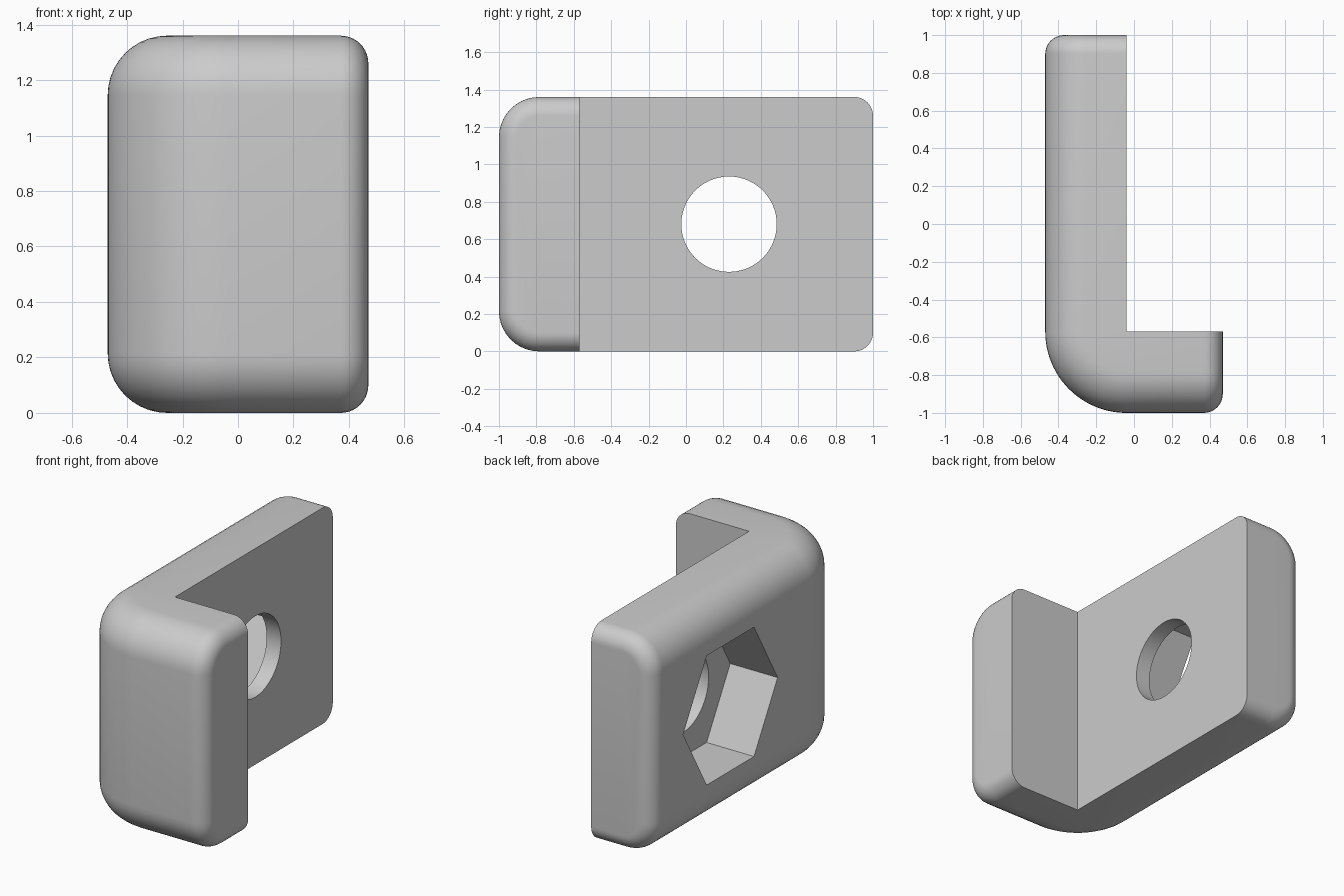
import bpy
import bmesh
from math import sin, cos, pi, radians
from mathutils import Vector

default = bpy.data.objects.get("Cube")
if default:
    bpy.data.objects.remove(default, do_unlink=True)

THICK, HEIGHT = 0.43, 1.36
EDGE_R, END_R = 0.215, 0.10          # outer long edges, rounded ends
INNER = Vector((-0.04, -0.57, 0))    # inside corner of the L
STEPS = 10

grey = bpy.data.materials.new("plain grey")
grey.use_nodes = True
colour = (0.6, 0.6, 0.6, 1)
grey.diffuse_color = colour
grey.node_tree.nodes["Principled BSDF"].inputs["Base Color"].default_value = colour


def section(origin, outward, inset):
    """Cross-section: square on the inside, rounded on the outside."""
    half, r, t = HEIGHT / 2 - inset, EDGE_R - inset, THICK - inset
    pts = [(0, -half)]
    for sign in (-1, 1):
        for k in range(STEPS + 1):
            a = (k if sign < 0 else STEPS - k) / STEPS * pi / 2
            pts.append((t - r + r * sin(a), sign * (half - r + r * cos(a))))
    pts.append((0, half))
    return [origin + outward * u + Vector((0, 0, HEIGHT / 2 + v)) for u, v in pts]


def rounded_end():
    """Distance from the tip and inset for each slice of a rounded end."""
    for k in range(STEPS + 1):
        a = k / STEPS * pi / 2
        yield END_R * (1 - cos(a)), END_R * (1 - sin(a))


def finish(name, bm):
    bmesh.ops.recalc_face_normals(bm, faces=bm.faces)
    mesh = bpy.data.meshes.new(name)
    bm.to_mesh(mesh)
    bm.free()
    mesh.materials.append(grey)
    obj = bpy.data.objects.new(name, mesh)
    bpy.context.collection.objects.link(obj)
    return obj


# L-shaped body: long plate, quarter turn, short foot
left, front = Vector((-1, 0, 0)), Vector((0, -1, 0))
sections = [section(Vector((INNER.x, 1 - d, 0)), left, i) for d, i in rounded_end()]
for k in range(25):
    a = k / 24 * pi / 2
    sections.append(section(INNER, left * cos(a) + front * sin(a), 0))
sections += reversed([section(Vector((0.47 - d, INNER.y, 0)), front, i)
                      for d, i in rounded_end()])

bm = bmesh.new()
rings = [[bm.verts.new(p) for p in s] for s in sections]
for a, b in zip(rings, rings[1:]):
    for j in range(len(a)):
        n = (j + 1) % len(a)
        bm.faces.new((a[j], a[n], b[n], b[j]))
bm.faces.new(rings[0])
bm.faces.new(rings[-1])
bmesh.ops.remove_doubles(bm, verts=bm.verts, dist=0.0001)
body = finish("angle_bracket", bm)


def cut(name, sides, radius, x_from, x_to):
    """Cut a prism along x through the plate."""
    bm = bmesh.new()
    ring = [bm.verts.new((x_from, 0.23 + radius * cos(2 * pi * k / sides),
                          HEIGHT / 2 + radius * sin(2 * pi * k / sides)))
            for k in range(sides)]
    face = bm.faces.new(ring)
    ext = bmesh.ops.extrude_face_region(bm, geom=[face])
    moved = [v for v in ext["geom"] if isinstance(v, bmesh.types.BMVert)]
    bmesh.ops.translate(bm, verts=moved, vec=(x_to - x_from, 0, 0))
    cutter = finish(name, bm)
    cutter.hide_render = True
    mod = body.modifiers.new(name, "BOOLEAN")
    mod.operation, mod.solver, mod.object = "DIFFERENCE", "EXACT", cutter
    bpy.ops.object.modifier_apply(modifier=name)
    bpy.data.objects.remove(cutter, do_unlink=True)


bpy.context.view_layer.objects.active = body
body.select_set(True)
# Nut pocket in the outer face, bolt hole through to the inner face
cut("nut_pocket", 6, 0.47, -0.6, -0.14)
cut("bolt_hole", 64, 0.255, -0.3, 0.1)
bpy.ops.object.shade_smooth_by_angle(angle=radians(30))
